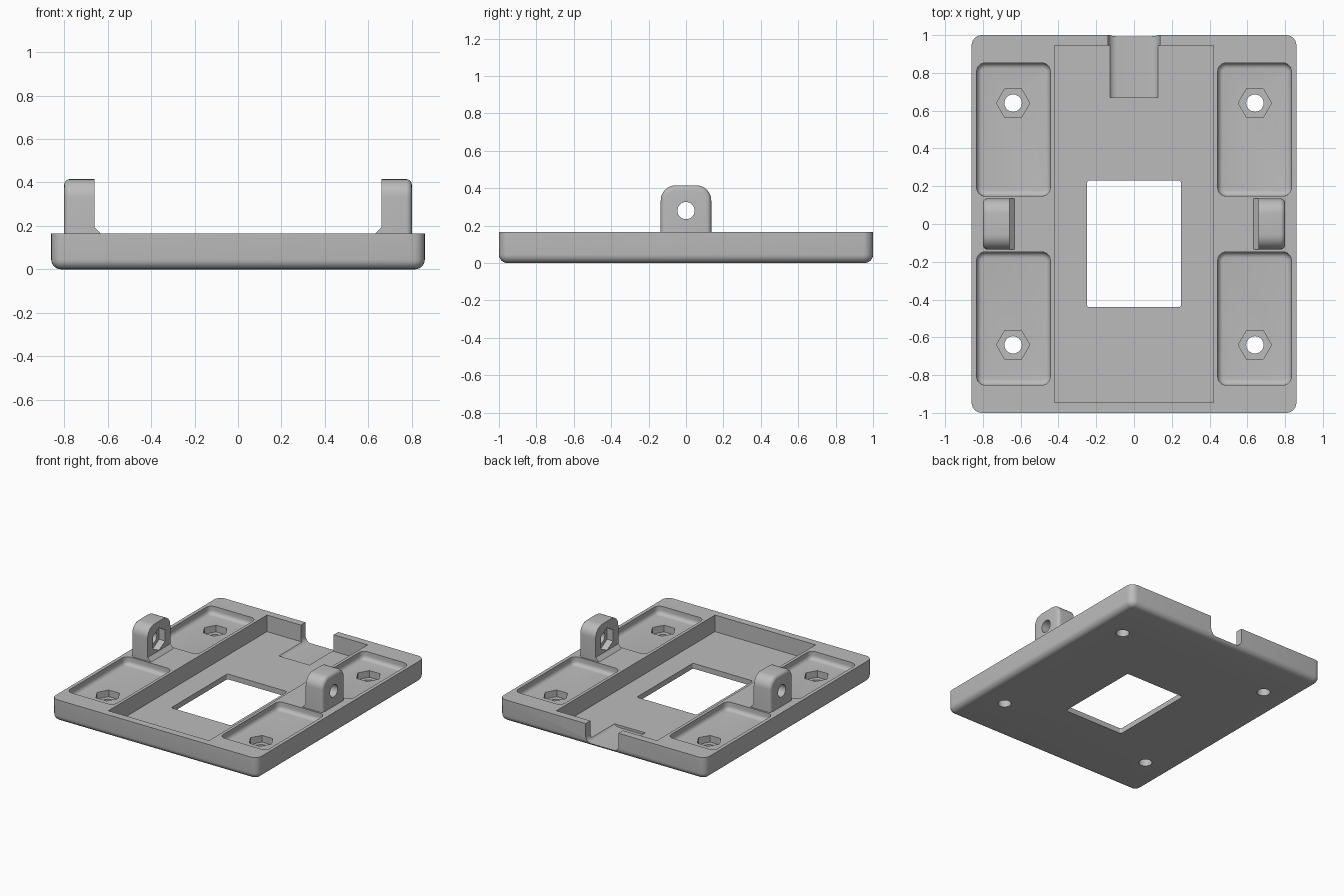
import bpy, bmesh
from math import sin, cos, pi, radians

if "Cube" in bpy.data.objects:
    bpy.data.objects.remove(bpy.data.objects["Cube"])

grey = bpy.data.materials.new("plain grey")
grey.use_nodes = True
grey.diffuse_color = (0.5, 0.5, 0.5, 1)
grey.node_tree.nodes["Principled BSDF"].inputs["Base Color"].default_value = (0.5, 0.5, 0.5, 1)

TOP, FLOOR, POCKET = 0.165, 0.04, 0.105
PLACE = {
    "z": lambda u, v, d: (u, v, d),
    "x": lambda u, v, d: (d, u, v),
    "y": lambda u, v, d: (u, d, v),
}


def rounded_rect(u0, u1, v0, v1, r, inset=0.0, n=6):
    """Outline of a rectangle with round corners, optionally shrunk."""
    u0, u1, v0, v1 = u0 + inset, u1 - inset, v0 + inset, v1 - inset
    r = max(r - inset, 0.008)
    corners = [(u1 - r, v1 - r), (u0 + r, v1 - r), (u0 + r, v0 + r), (u1 - r, v0 + r)]
    return [(cu + r * cos(a), cv + r * sin(a))
            for k, (cu, cv) in enumerate(corners)
            for a in [(k + i / n) * pi / 2 for i in range(n + 1)]]


def polygon(cu, cv, r, n, turn=0.0):
    return [(cu + r * cos(turn + 2 * pi * i / n), cv + r * sin(turn + 2 * pi * i / n))
            for i in range(n)]


def loft(name, axis, sections):
    """Closed solid through (outline, distance) sections along an axis."""
    bm = bmesh.new()
    rings = [[bm.verts.new(PLACE[axis](u, v, d)) for u, v in outline] for outline, d in sections]
    for a, b in zip(rings, rings[1:]):
        for i in range(len(a)):
            j = (i + 1) % len(a)
            bm.faces.new((a[i], a[j], b[j], b[i]))
    bm.faces.new(rings[0])
    bm.faces.new(rings[-1])
    bmesh.ops.recalc_face_normals(bm, faces=bm.faces)
    mesh = bpy.data.meshes.new(name)
    bm.to_mesh(mesh)
    bm.free()
    mesh.materials.append(grey)
    obj = bpy.data.objects.new(name, mesh)
    bpy.context.collection.objects.link(obj)
    return obj


def prism(name, axis, outline, d0, d1):
    return loft(name, axis, [(outline, d0), (outline, d1)])


def combine(target, tool, operation="DIFFERENCE"):
    mod = target.modifiers.new("combine", "BOOLEAN")
    mod.object, mod.operation, mod.solver = tool, operation, "EXACT"
    bpy.context.view_layer.objects.active = target
    bpy.ops.object.modifier_apply(modifier=mod.name)
    bpy.data.objects.remove(tool)


# Base plate with a rounded lower edge
R = 0.045
sections = []
for i in range(7):
    a = i / 6 * pi / 2
    sections.append((rounded_rect(-0.86, 0.86, -1, 1, 0.054, R * (1 - sin(a))), R * (1 - cos(a))))
sections.append((rounded_rect(-0.86, 0.86, -1, 1, 0.054), TOP))
plate = loft("base_plate", "z", sections)

# Central tray, window and rear cable notch
combine(plate, prism("tray_cut", "z", [(-0.42, -0.945), (0.42, -0.945), (0.42, 0.945), (-0.42, 0.945)],
                     FLOOR, 0.4))
combine(plate, prism("window_cut", "z", rounded_rect(-0.25, 0.25, -0.44, 0.23, 0.015), -0.2, 0.3))
combine(plate, prism("notch_cut", "y", rounded_rect(-0.137, 0.137, 0.022, 0.4, 0.045), 0.67, 1.2))

# Four coved pockets, each with a nut recess and a screw hole
C = 0.03
for sx in (-1, 1):
    for sy in (-1, 1):
        x0, x1 = sorted((sx * 0.443, sx * 0.833))
        y0, y1 = sorted((sy * 0.148, sy * 0.853))
        cove = []
        for i in range(6):
            a = i / 5 * pi / 2
            cove.append((rounded_rect(x0, x1, y0, y1, 0.045, C * (1 - sin(a))),
                         POCKET + C * (1 - cos(a))))
        cove.append((rounded_rect(x0, x1, y0, y1, 0.045), 0.3))
        combine(plate, loft("pocket_cut", "z", cove))
        cx, cy = sx * 0.64, sy * 0.64
        combine(plate, prism("nut_cut", "z", polygon(cx, cy, 0.088, 6), 0.055, 0.2))
        combine(plate, prism("screw_cut", "z", polygon(cx, cy, 0.046, 32), -0.2, 0.2))

# Two upright lugs with a rounded outer edge, foot, pin hole and nut recess
B = 0.025
for s, side in ((-1, "right"), (1, "left")):
    def shape(inset=0.0):
        return rounded_rect(-0.135, 0.135, 0.07, 0.415, 0.08, inset, 8)
    stack = [(shape(), s * 0.66)]
    for i in range(6):
        a = i / 5 * pi / 2
        stack.append((shape(B * (1 - cos(a))), s * (0.775 + B * sin(a))))
    lug = loft(side + "_lug", "x", stack)
    foot = prism("foot", "y", [(s * 0.632, 0.16), (s * 0.632, TOP), (s * 0.66, 0.193),
                               (s * 0.69, 0.193), (s * 0.69, 0.16)], -0.135, 0.135)
    combine(lug, foot, "UNION")
    combine(lug, prism("nut_cut", "x", polygon(0, 0.28, 0.085, 6, pi / 2), s * 0.6, s * 0.71))
    combine(lug, prism("pin_cut", "x", polygon(0, 0.28, 0.046, 32), s * 0.5, s * 0.9))
    combine(plate, lug, "UNION")

# Smooth rounded edges, keep the rest crisp
bpy.ops.object.select_all(action="DESELECT")
plate.select_set(True)
bpy.context.view_layer.objects.active = plate
bpy.ops.object.shade_smooth_by_angle(angle=radians(30))
